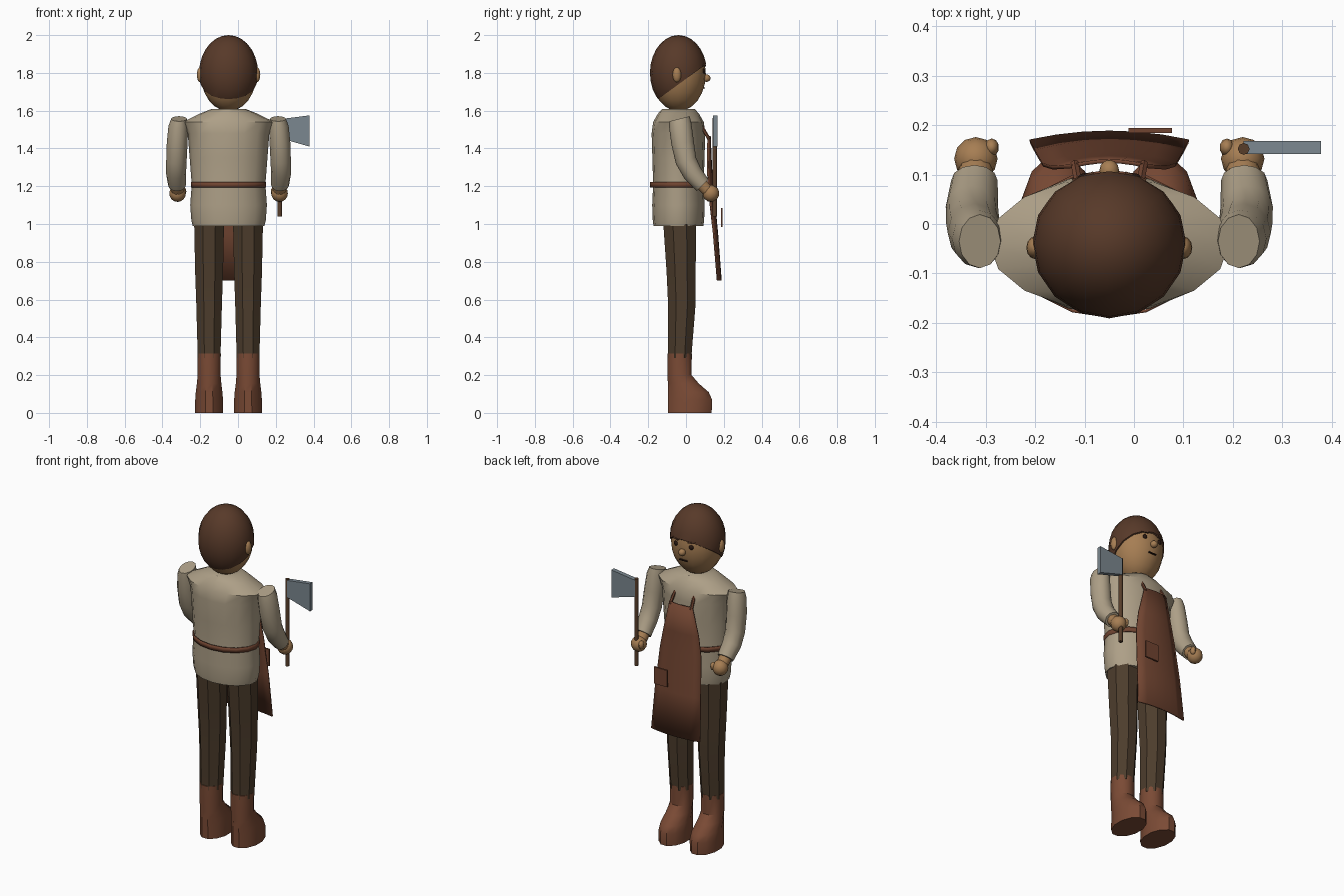
import bpy, bmesh, math
from mathutils import Matrix, Vector

if "Cube" in bpy.data.objects:
    bpy.data.objects.remove(bpy.data.objects["Cube"])

CX, CY = -0.05, -0.04          # body axis


def mat(name, r, g, b):
    m = bpy.data.materials.new(name)
    m.diffuse_color = [(c / 255) ** 2.2 for c in (r, g, b)] + [1]
    m.use_nodes = True
    m.node_tree.nodes["Principled BSDF"].inputs["Base Color"].default_value = m.diffuse_color
    return m


SKIN = mat("skin", 165, 125, 84)
HAIR = mat("hair", 88, 60, 45)
SHIRT = mat("shirt", 172, 158, 134)
TROUSERS = mat("trousers", 78, 63, 48)
LEATHER = mat("leather", 112, 70, 52)
BOOT = mat("boot_leather", 122, 76, 56)
STEEL = mat("steel", 122, 134, 142)
WOOD = mat("wood", 88, 64, 46)
DARK = mat("dark", 45, 30, 24)


def finish(bm, name, material, angle=40):
    bmesh.ops.recalc_face_normals(bm, faces=bm.faces)
    me = bpy.data.meshes.new(name)
    bm.to_mesh(me)
    bm.free()
    me.materials.append(material)
    ob = bpy.data.objects.new(name, me)
    bpy.context.collection.objects.link(ob)
    bpy.ops.object.select_all(action='DESELECT')
    ob.select_set(True)
    bpy.context.view_layer.objects.active = ob
    bpy.ops.object.shade_smooth_by_angle(angle=math.radians(angle))
    return ob


def loft(name, rings, material, n=16, phase=0.0, caps=True, angle=40):
    """Skin rings of (x, y, z, rx, ry, tilt about x)."""
    bm = bmesh.new()
    loops = []
    for x, y, z, rx, ry, t in rings:
        loop = []
        for i in range(n):
            a = 2 * math.pi * i / n + phase
            s = ry * math.sin(a)
            loop.append(bm.verts.new((x + rx * math.cos(a), y + s * math.cos(t), z + s * math.sin(t))))
        loops.append(loop)
    for a, b in zip(loops, loops[1:]):
        for i in range(n):
            j = (i + 1) % n
            bm.faces.new((a[i], a[j], b[j], b[i]))
    if caps:
        bm.faces.new(loops[0])
        bm.faces.new(loops[-1])
    return finish(bm, name, material, angle)


def ball(name, c, r, material, u=12, v=8, cut=None):
    bm = bmesh.new()
    bmesh.ops.create_uvsphere(bm, u_segments=u, v_segments=v, radius=1,
                              matrix=Matrix.Translation(c) @ Matrix.Diagonal((*r, 1)))
    if cut:
        res = bmesh.ops.bisect_plane(bm, geom=bm.verts[:] + bm.edges[:] + bm.faces[:],
                                     plane_co=cut[0], plane_no=cut[1], clear_inner=True)
        bmesh.ops.edgeloop_fill(bm, edges=[e for e in res['geom_cut'] if isinstance(e, bmesh.types.BMEdge)])
    return finish(bm, name, material)


def box(name, c, size, material, rot=Matrix()):
    bm = bmesh.new()
    bmesh.ops.create_cube(bm, size=1, matrix=Matrix.Translation(c) @ rot @ Matrix.Diagonal((*size, 1)))
    return finish(bm, name, material)


def rod(name, a, b, r, material, n=8):
    a, b = Vector(a), Vector(b)
    d = b - a
    bm = bmesh.new()
    bmesh.ops.create_cone(bm, cap_ends=True, segments=n, radius1=r, radius2=r, depth=d.length,
                          matrix=Matrix.Translation((a + b) / 2) @ d.to_track_quat('Z', 'Y').to_matrix().to_4x4())
    return finish(bm, name, material, 50)


# Head and slanted hair cap
ball("head", (CX, CY, 1.795), (0.148, 0.145, 0.198), SKIN, 16, 12)
ball("hair", (CX, CY, 1.80), (0.156, 0.151, 0.2), HAIR, 16, 14,
     cut=((CX, -0.16, 1.652), (0, -0.59, 0.81)))
ball("nose", (CX, 0.108, 1.772), (0.02, 0.022, 0.02), SKIN)
box("mouth", (CX, 0.096, 1.72), (0.05, 0.008, 0.006), DARK)

# Shirt body
loft("shirt_body", [(CX, CY, z, rx, ry, 0) for z, rx, ry in
     ((0.99, 0.19, 0.132), (1.02, 0.197, 0.136), (1.1, 0.203, 0.139), (1.21, 0.195, 0.134),
      (1.35, 0.206, 0.138), (1.48, 0.216, 0.142), (1.54, 0.243, 0.134), (1.585, 0.15, 0.108),
      (1.61, 0.088, 0.085))], SHIRT)

# Belt ring
belt = loft("belt", [(CX, CY, z, 0.198, 0.15, 0) for z in (1.193, 1.222)], LEATHER, caps=False)
belt.modifiers.new("thickness", 'SOLIDIFY').thickness = 0.006

K = 1 / math.cos(math.pi / 8)
for side, s in (("left", -1), ("right", 1)):
    # Face details
    ball(side + "_ear", (CX + s * 0.15, -0.048, 1.79), (0.018, 0.023, 0.04), SKIN)
    ball(side + "_eye", (CX + s * 0.05, 0.093, 1.808), (0.014, 0.01, 0.014), DARK, 10, 6)
    box(side + "_brow", (CX + s * 0.052, 0.093, 1.838), (0.045, 0.012, 0.009), HAIR,
        Matrix.Rotation(-s * 0.35, 4, 'Z'))

    # Trouser leg
    lx = CX + s * 0.103
    loft(side + "_leg", [(lx, y, z, rx * K, ry * K, 0) for y, z, rx, ry in
         ((-0.033, 0.29, 0.06, 0.061), (-0.022, 0.58, 0.068, 0.073),
          (-0.026, 0.75, 0.074, 0.077), (-0.033, 1.0, 0.079, 0.087))],
         TROUSERS, n=8, phase=math.pi / 8, angle=30)

    # Boot
    loft(side + "_boot", [(lx, y, z, rx, ry, 0) for y, z, rx, ry in
         ((0.02, 0, 0.077, 0.12), (0.021, 0.07, 0.076, 0.121), (0.012, 0.11, 0.073, 0.112),
          (-0.014, 0.155, 0.067, 0.085), (-0.034, 0.2, 0.063, 0.066), (-0.034, 0.315, 0.064, 0.067))],
         BOOT, n=12, phase=math.pi / 12, angle=35)

    # Sleeve, wrist, hand
    loft(side + "_sleeve", [(CX + s * x, y, z, rx, ry, t) for x, y, z, rx, ry, t in
         ((0.262, -0.035, 1.557, 0.042, 0.056, 0.25), (0.266, -0.03, 1.52, 0.052, 0.06, 0.2),
          (0.272, -0.018, 1.43, 0.055, 0.06, 0.15), (0.276, 0.0, 1.335, 0.054, 0.056, 0.3),
          (0.278, 0.035, 1.268, 0.053, 0.052, 0.6), (0.273, 0.088, 1.205, 0.047, 0.044, 0.78))],
         SHIRT, n=12)
    loft(side + "_wrist", [(CX + s * 0.272, 0.08, 1.213, 0.036, 0.034, 0.78),
                           (CX + s * 0.27, 0.118, 1.172, 0.034, 0.032, 0.78)], SKIN, n=10)
    ball(side + "_hand", (CX + s * 0.27, 0.132, 1.162), (0.044, 0.044, 0.045), SKIN)
    ball(side + "_thumb", (CX + s * 0.238, 0.155, 1.172), (0.015, 0.018, 0.024), SKIN, 10, 6)

    # Apron strap
    rod(side + "_apron_strap", (CX + s * 0.062, 0.078, 1.525), (CX + s * 0.07, 0.122, 1.45), 0.009, LEATHER, 6)

# Curved apron sheet, widening downwards
bm = bmesh.new()
rows = []
for z, hw, edge, bulge in ((1.465, 0.075, 0.117, 0.01), (1.3, 0.115, 0.114, 0.02), (1.18, 0.135, 0.12, 0.024),
                           (0.95, 0.15, 0.146, 0.02), (0.7, 0.161, 0.167, 0.018)):
    rows.append([bm.verts.new((CX + hw * u, edge + bulge * (1 - u * u), z))
                 for u in (-1, -0.66, -0.33, 0, 0.33, 0.66, 1)])
for a, b in zip(rows, rows[1:]):
    for i in range(6):
        bm.faces.new((a[i], a[i + 1], b[i + 1], b[i]))
apron = finish(bm, "apron", LEATHER)
sol = apron.modifiers.new("thickness", 'SOLIDIFY')
sol.thickness, sol.offset = 0.008, 0

# Apron pocket
box("apron_pocket", (0.033, 0.189, 1.035), (0.088, 0.01, 0.1), LEATHER)

# Cleaver: handle and flared blade
rod("cleaver_handle", (0.222, 0.152, 1.04), (0.222, 0.152, 1.56), 0.012, WOOD)
bm = bmesh.new()
outline = ((0.222, 1.455), (0.378, 1.41), (0.378, 1.575), (0.222, 1.555))
face = bm.faces.new([bm.verts.new((x, 0.142, z)) for x, z in outline])
ext = bmesh.ops.extrude_face_region(bm, geom=[face])
bmesh.ops.translate(bm, vec=(0, 0.026, 0), verts=[v for v in ext['geom'] if isinstance(v, bmesh.types.BMVert)])
finish(bm, "cleaver_blade", STEEL)
